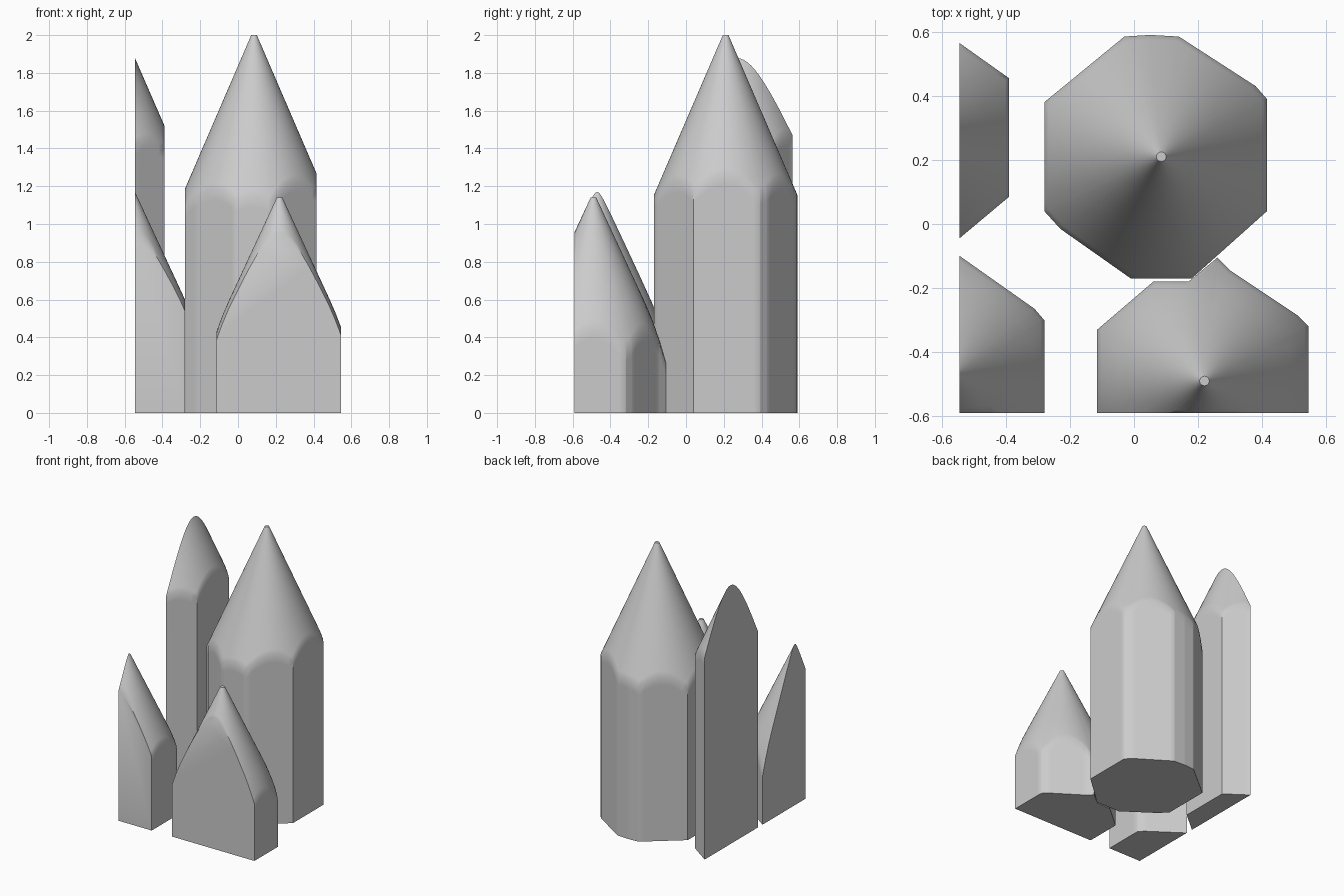
import bpy, bmesh, math
from mathutils import Vector

cube = bpy.data.objects.get("Cube")
if cube:
    bpy.data.objects.remove(cube, do_unlink=True)

stone = bpy.data.materials.new("grey_stone")
stone.use_nodes = True
stone.diffuse_color = (0.6, 0.6, 0.6, 1)
stone.node_tree.nodes["Principled BSDF"].inputs["Base Color"].default_value = (0.6, 0.6, 0.6, 1)

TIP = 0.015        # radius of the blunt tip
STEPS = 10         # divisions along each side of the plan
CUTS = [((-0.545, 0, 0), (-1, 0, 0)), ((0, -0.59, 0), (0, -1, 0))]


def crystal(name, axis, top, slope, plan, sag=0.0):
    """Prism over a plan outline, capped by a round cone, trimmed by the block's cut planes."""
    axis = Vector(axis)

    def height(p):
        r = (p - axis).length
        return top - slope * max(r - TIP, 0) - sag * max(r - 0.27, 0) ** 2

    # outline sampled finely so that the cone meets each side in a curve
    corners = [Vector(c) for c in plan]
    outline = [a.lerp(b, i / STEPS)
               for a, b in zip(corners, corners[1:] + corners[:1]) for i in range(STEPS)]

    # rings from the tip to the rim, then down the sides
    rings = []
    for f in (0, 0.2, 0.4, 0.6, 0.8, 0.9, 0.96, 1):
        ring = []
        for p in outline:
            inner = axis + (p - axis).normalized() * TIP
            q = inner.lerp(p, f)
            ring.append((q.x, q.y, height(q)))
        rings.append(ring)
    rings.append([(p.x, p.y, height(p) - 0.06) for p in outline])
    rings.append([(p.x, p.y, 0) for p in outline])

    bm = bmesh.new()
    rows = [[bm.verts.new(c) for c in ring] for ring in rings]
    n = len(outline)
    for upper, lower in zip(rows, rows[1:]):
        for i in range(n):
            j = (i + 1) % n
            bm.faces.new((upper[i], upper[j], lower[j], lower[i]))
    bm.faces.new(rows[0])
    bm.faces.new(rows[-1])

    # flat cut faces
    for co, no in CUTS:
        cut = bmesh.ops.bisect_plane(bm, geom=bm.verts[:] + bm.edges[:] + bm.faces[:],
                                     plane_co=co, plane_no=no, clear_outer=True)
        edges = [e for e in cut["geom_cut"] if isinstance(e, bmesh.types.BMEdge)]
        if edges:
            bmesh.ops.edgeloop_fill(bm, edges=edges)
    bmesh.ops.recalc_face_normals(bm, faces=bm.faces[:])

    mesh = bpy.data.meshes.new(name)
    bm.to_mesh(mesh)
    bm.free()
    mesh.materials.append(stone)
    obj = bpy.data.objects.new(name, mesh)
    bpy.context.collection.objects.link(obj)
    bpy.ops.object.select_all(action="DESELECT")
    obj.select_set(True)
    bpy.context.view_layer.objects.active = obj
    bpy.ops.object.shade_smooth_by_angle(angle=math.radians(48))


crystal("main_column", (0.085, 0.21), 2.0, 2.32,
        [(-0.28, 0.38), (-0.03, 0.585), (0.05, 0.59), (0.14, 0.585), (0.38, 0.43), (0.415, 0.39),
         (0.415, 0.04), (0.18, -0.17), (-0.01, -0.17), (-0.23, -0.015), (-0.28, 0.04)])

crystal("front_column", (0.22, -0.49), 1.14, 2.15,
        [(-0.115, -0.33), (0.06, -0.18), (0.17, -0.18), (0.26, -0.105), (0.30, -0.145),
         (0.51, -0.285), (0.545, -0.32), (0.545, -0.7), (-0.115, -0.7)], sag=6)

crystal("right_front_column", (-0.565, -0.47), 1.18, 2.15,
        [(-0.28, -0.3), (-0.28, -0.7), (-0.8, -0.7), (-0.8, -0.29), (-0.565, -0.085),
         (-0.31, -0.265)], sag=6)

crystal("right_back_column", (-0.70, 0.27), 2.2, 2.3,
        [(-0.39, 0.455), (-0.39, 0.085), (-0.70, -0.175), (-1.0, 0.085), (-1.0, 0.455),
         (-0.70, 0.675)])
